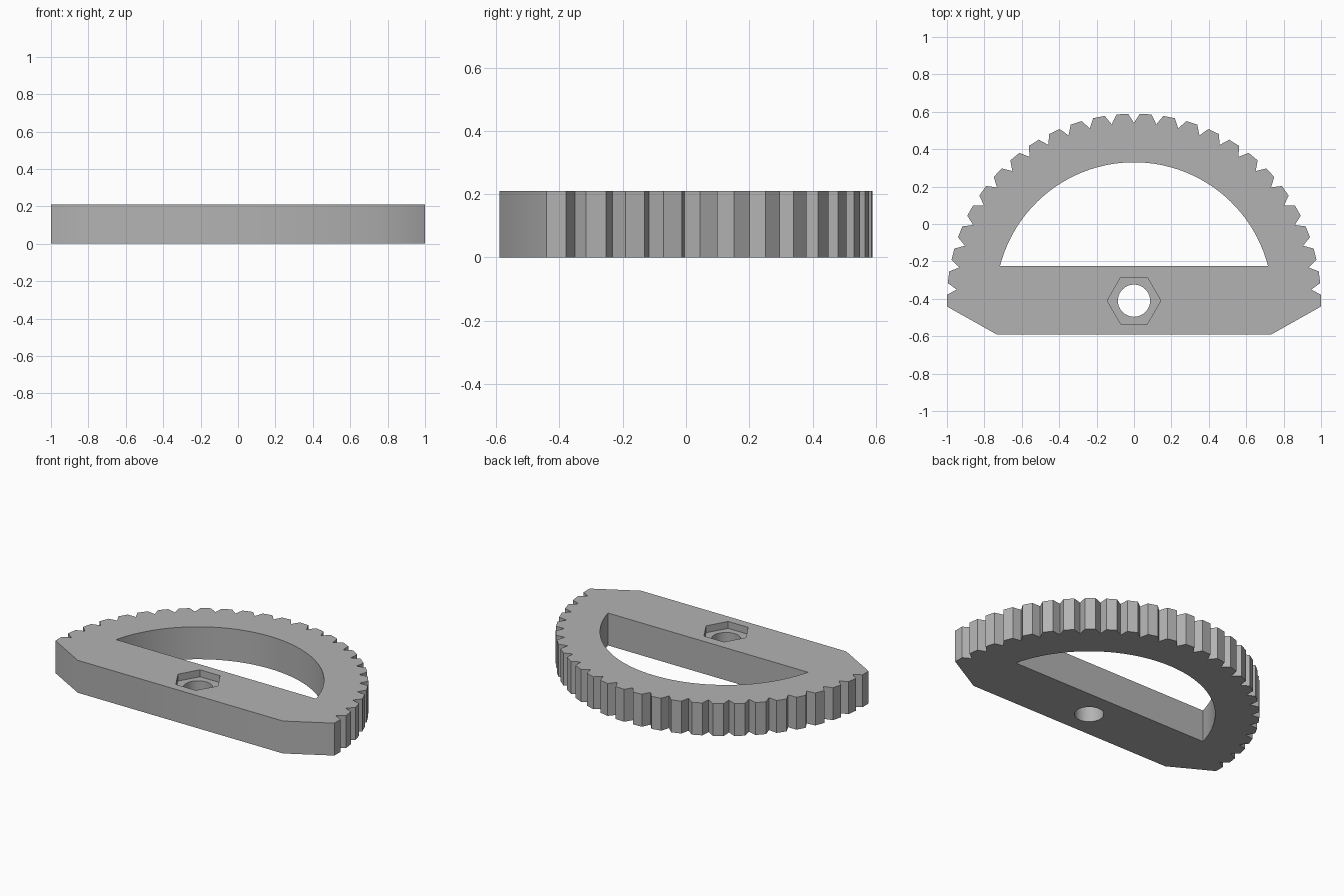
import bpy, bmesh
from math import sin, cos, asin, radians, pi

if "Cube" in bpy.data.objects:
    bpy.data.objects.remove(bpy.data.objects["Cube"], do_unlink=True)

HEIGHT = 0.21
PIVOT_Y = -0.41            # centre of the gear arc and the bolt hole
PITCH = radians(7.2)
NOTCHES = 12               # notches on each side of the top one

grey = bpy.data.materials.new("grey plastic")
grey.use_nodes = True
colour = (0.45, 0.45, 0.45, 1)
grey.diffuse_color = colour
grey.node_tree.nodes["Principled BSDF"].inputs["Base Color"].default_value = colour


def polar(radius, angle):
    return (radius * cos(angle), PIVOT_Y + radius * sin(angle))


def prism(name, outline, bottom, top):
    """Extrude a closed outline straight up."""
    bm = bmesh.new()
    base = bm.faces.new([bm.verts.new((x, y, bottom)) for x, y in outline])
    walls = bmesh.ops.extrude_face_region(bm, geom=[base])
    verts = [v for v in walls["geom"] if isinstance(v, bmesh.types.BMVert)]
    bmesh.ops.translate(bm, vec=(0, 0, top - bottom), verts=verts)
    bmesh.ops.recalc_face_normals(bm, faces=bm.faces)
    mesh = bpy.data.meshes.new(name)
    bm.to_mesh(mesh)
    bm.free()
    mesh.materials.append(grey)
    obj = bpy.data.objects.new(name, mesh)
    bpy.context.collection.objects.link(obj)
    return obj


# Toothed arc with V notches, closed by a bar with chamfered corners
outline = [polar(1, -PITCH / 4)]
for k in range(-NOTCHES, NOTCHES + 1):
    angle = pi / 2 + k * PITCH
    outline += [polar(1, angle - PITCH / 4), polar(0.95, angle), polar(1, angle + PITCH / 4)]
outline += [polar(1, pi + PITCH / 4), (-0.735, -0.59), (0.735, -0.59)]
gear = prism("half_gear", outline, 0, HEIGHT)

# D-shaped window
R, STEPS = 0.74, 48
start = asin((-0.225 - PIVOT_Y) / R)
window = [polar(R, start + (pi - 2 * start) * i / STEPS) for i in range(STEPS + 1)]

# Bolt hole and hexagonal nut recess
hole = [polar(0.086, 2 * pi * i / 40) for i in range(40)]
hexagon = [polar(0.143, pi * i / 3) for i in range(6)]

bpy.context.view_layer.objects.active = gear
gear.select_set(True)
for name, shape, floor in (("window_cutter", window, -0.1),
                           ("hole_cutter", hole, -0.1),
                           ("nut_cutter", hexagon, HEIGHT - 0.045)):
    cutter = prism(name, shape, floor, HEIGHT + 0.1)
    cutter.hide_render = True
    mod = gear.modifiers.new(name, 'BOOLEAN')
    mod.operation, mod.solver, mod.object = 'DIFFERENCE', 'EXACT', cutter
    bpy.ops.object.modifier_apply(modifier=name)
    bpy.data.objects.remove(cutter, do_unlink=True)

bpy.ops.object.shade_smooth_by_angle(angle=radians(30))
